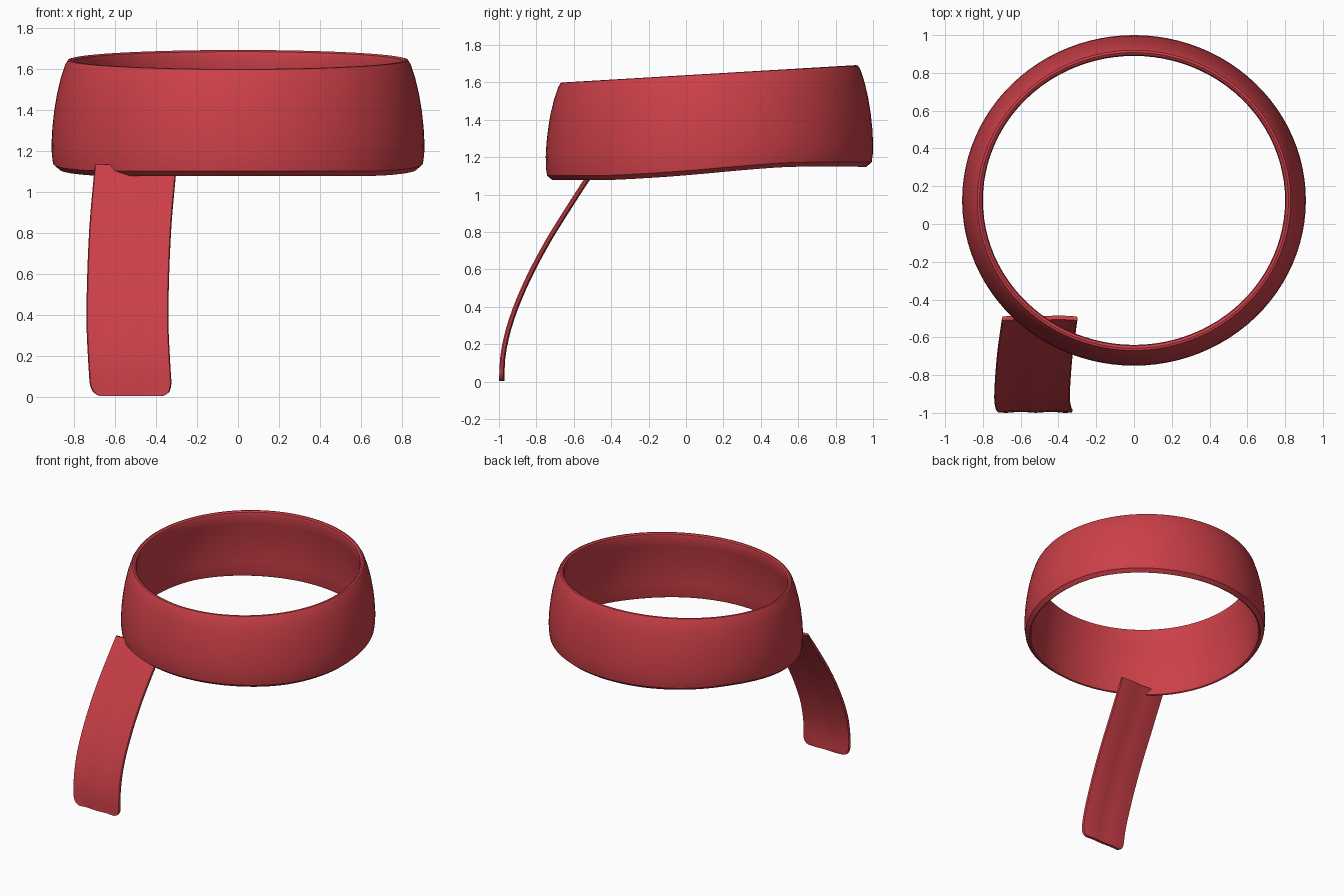
import bpy, bmesh, math
from mathutils import Vector

if "Cube" in bpy.data.objects:
    bpy.data.objects.remove(bpy.data.objects["Cube"])

red = bpy.data.materials.new("scarf red")
red.diffuse_color = (0.6, 0.05, 0.065, 1)
red.use_nodes = True
red.node_tree.nodes["Principled BSDF"].inputs["Base Color"].default_value = red.diffuse_color


def interp(table, t):
    """Smooth (Catmull-Rom style) lookup in a table of (key, value) pairs."""
    if t <= table[0][0]:
        return table[0][1]
    for i in range(len(table) - 1):
        (a, va), (b, vb) = table[i], table[i + 1]
        if t <= b:
            p, n = table[max(i - 1, 0)], table[min(i + 2, len(table) - 1)]
            ma = (vb - p[1]) / (b - p[0]) * (b - a)
            mb = (n[1] - va) / (n[0] - a) * (b - a)
            f = (t - a) / (b - a)
            return ((2*f**3 - 3*f*f + 1) * va + (f**3 - 2*f*f + f) * ma
                    + (3*f*f - 2*f**3) * vb + (f**3 - f*f) * mb)
    return table[-1][1]


def loft(name, loops, closed):
    """Skin a series of closed loops, joined end to end or capped."""
    bm = bmesh.new()
    rows = [[bm.verts.new(p) for p in loop] for loop in loops]
    n = len(rows[0])
    for i in range(len(rows) if closed else len(rows) - 1):
        a, b = rows[i], rows[(i + 1) % len(rows)]
        for j in range(n):
            k = (j + 1) % n
            bm.faces.new((a[j], a[k], b[k], b[j]))
    if not closed:
        bm.faces.new(rows[0])
        bm.faces.new(rows[-1])
    bmesh.ops.recalc_face_normals(bm, faces=bm.faces)
    mesh = bpy.data.meshes.new(name)
    bm.to_mesh(mesh)
    bm.free()
    mesh.materials.append(red)
    obj = bpy.data.objects.new(name, mesh)
    bpy.context.collection.objects.link(obj)
    bpy.ops.object.select_all(action='DESELECT')
    obj.select_set(True)
    bpy.context.view_layer.objects.active = obj
    bpy.ops.object.shade_smooth_by_angle(angle=math.radians(32))
    return obj


# Neck loop: band section (radius change, height fraction) swept round an oval,
# with a tilted top edge and a gently waved bottom edge
section = [(-.035, 0), (-.007, .045), (-.001, .13), (0, .24), (-.004, .38),
           (-.013, .53), (-.026, .68), (-.045, .83), (-.067, .955),
           (-.080, .995), (-.092, 1), (-.105, .985), (-.110, .95),
           (-.092, .8), (-.074, .62), (-.060, .42), (-.052, .22),
           (-.050, .05), (-.045, .01)]
bottom = [(-.75, 1.078), (-.45, 1.078), (-.2, 1.09), (0, 1.104), (.4, 1.138),
          (.6, 1.149), (1, 1.149)]
loops = []
SEG = 96
for i in range(SEG):
    a = math.tau * i / SEG
    c, s = math.cos(a), math.sin(a)
    y_out = .125 + .875 * s
    low = interp(bottom, y_out)
    high = 1.646 + .053 * (y_out - .125)
    loops.append([((.91 + d) * c, .125 + (.875 + d) * s, low + (high - low) * f)
                  for d, f in section])
loft("neck_loop", loops, True)

# Hanging tail: thin strip following a curved path, keyed by height
path_y = [(0, -.986), (.15, -.977), (.32, -.937), (.52, -.858), (.74, -.744),
          (.98, -.595), (1.13, -.497)]
centre_x = [(0, -.52), (.2, -.533), (.4, -.54), (.8, -.527), (1.13, -.499)]
half_w = .2
half_t = .011
across = [(-1, .35), (-.975, 1), (-.75, 1), (-.5, 1), (-.25, 1), (0, 1),
          (.25, 1), (.5, 1), (.75, 1), (.975, 1), (1, .35)]
heights = [.004, .012, .025, .045, .07] + [.07 + 1.06 * i / 20 for i in range(1, 21)]
inset = [(.004, .045), (.012, .027), (.025, .013), (.045, .004), (.07, 0)]
loops = []
for z in heights:
    y, x = interp(path_y, z), interp(centre_x, z)
    slope = (interp(path_y, z + .01) - interp(path_y, max(z - .01, 0))) / .02
    normal = Vector((0, -1, slope)).normalized()
    if z < .03:
        normal = Vector((0, -1, 0))
    w = half_w - interp(inset, z)

    def point(u, h, side):
        wave = .003 * math.cos(math.tau * u)
        return Vector((x + u * w, y, z)) + normal * (wave + side * h * half_t)

    loops.append([point(u, h, 1) for u, h in across]
                 + [point(u, h, -1) for u, h in reversed(across)])
loft("hanging_tail", loops, False)
